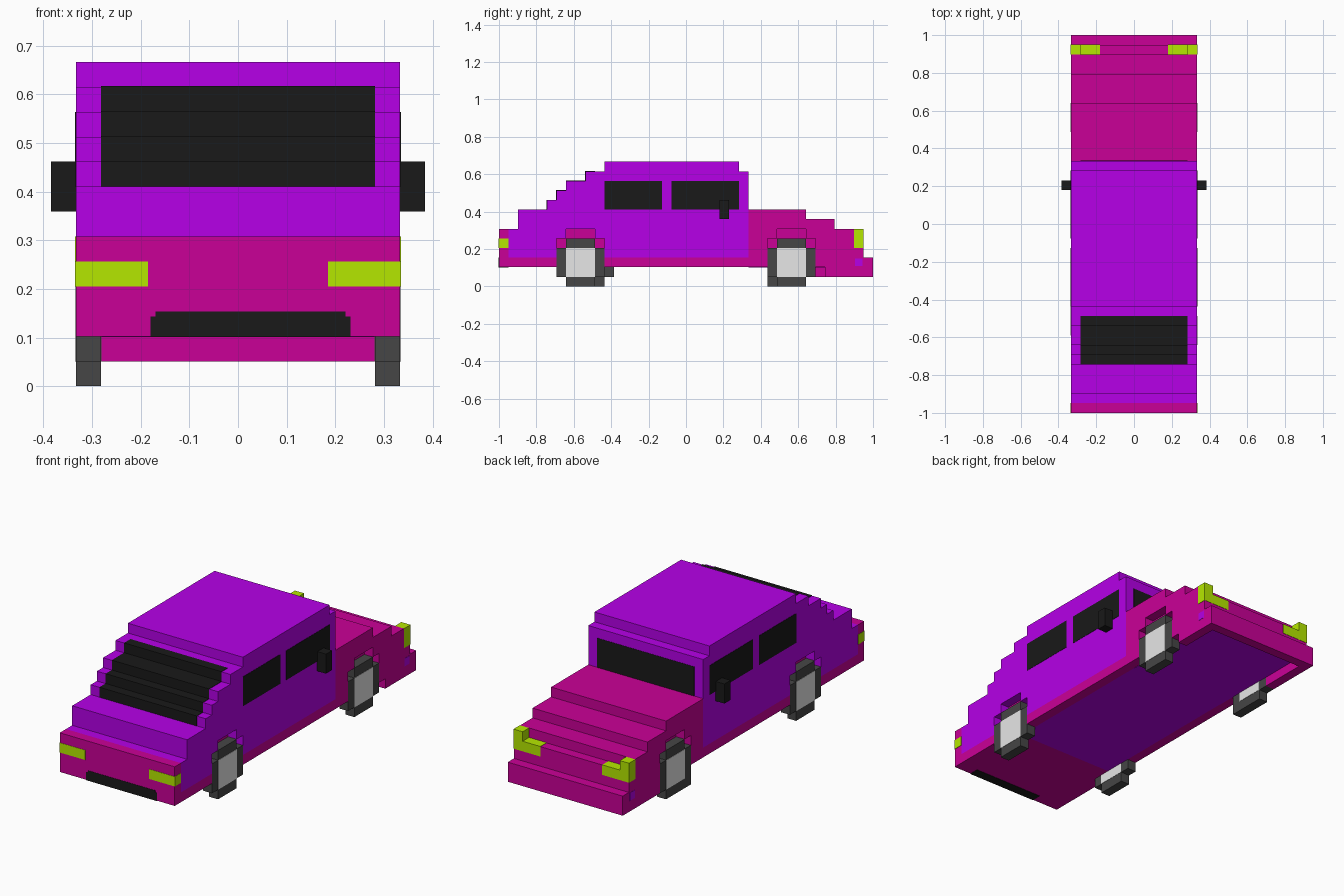
import bpy, bmesh

if "Cube" in bpy.data.objects:
    bpy.data.objects.remove(bpy.data.objects["Cube"])

V = 2 / 39          # one block of the grid
E = 0.03            # how far painted plates stand proud, in blocks


def material(name, rgb):
    m = bpy.data.materials.new(name)
    lin = [((c / 255 + 0.055) / 1.055) ** 2.4 if c > 10 else c / 3294.6 for c in rgb]
    m.diffuse_color = (*lin, 1)
    m.use_nodes = True
    m.node_tree.nodes["Principled BSDF"].inputs["Base Color"].default_value = m.diffuse_color
    return m


PURPLE = material("purple paint", (183, 0, 233))
MAGENTA = material("magenta paint", (202, 0, 151))
LIME = material("lime lamp", (185, 236, 0))
BLACK = material("black glass", (25, 25, 25))
GREY = material("grey tyre", (70, 70, 70))
SILVER = material("silver hub", (231, 231, 231))


def prism(name, pts, x0, x1, mat, caps="both"):
    """Extrude a (y, z) side profile, in blocks from the rear, from x0 to x1.
    caps: keep both end faces, only the one at x1 ("outer"), or none."""
    bm = bmesh.new()
    face = bm.faces.new([bm.verts.new((x0 * V, (y - 19.5) * V, z * V)) for y, z in pts])
    ext = bmesh.ops.extrude_face_region(bm, geom=[face])
    moved = [g for g in ext["geom"] if isinstance(g, bmesh.types.BMVert)]
    bmesh.ops.translate(bm, verts=moved, vec=((x1 - x0) * V, 0, 0))
    bmesh.ops.recalc_face_normals(bm, faces=bm.faces)
    drop = {"both": [], "outer": [x0], "none": [x0, x1]}[caps]
    hidden = [f for f in bm.faces
              if any(all(abs(v.co.x - x * V) < 1e-5 for v in f.verts) for x in drop)]
    bmesh.ops.delete(bm, geom=hidden, context="FACES")
    me = bpy.data.meshes.new(name)
    bm.to_mesh(me)
    bm.free()
    me.materials.append(mat)
    ob = bpy.data.objects.new(name, me)
    bpy.context.collection.objects.link(ob)
    return ob


def box(name, x, y, z, mat, caps="both"):
    pts = [(y[0], z[0]), (y[1], z[0]), (y[1], z[1]), (y[0], z[1])]
    return prism(name, pts, x[0], x[1], mat, caps)


def arch(a):
    """Stepped wheel opening, walked from front to back."""
    return [(a + 5, 3), (a + 5, 5), (a + 4, 5), (a + 4, 6),
            (a + 1, 6), (a + 1, 5), (a, 5), (a, 3)]


CABIN = [(1, 3), (1, 6), (2, 6), (2, 8), (5, 8), (5, 9), (6, 9), (6, 10), (7, 10),
         (7, 11), (9, 11), (9, 12), (11, 12), (11, 13), (25, 13), (25, 12), (26, 12)]
HOOD = [(26, 8), (32, 8), (32, 7), (35, 7), (35, 6), (37, 6), (37, 5), (38, 5)]

# Central body, flat floor and bumpers
prism("cabin", CABIN + [(26, 2), (9, 2), (9, 3)], -5.5, 5.5, PURPLE, "none")
prism("hood", HOOD + [(38, 2), (26, 2)], -5.5, 5.5, MAGENTA, "none")
box("front_floor", (-5.5, 5.5), (26, 38), (2 - E, 2.02), PURPLE)
box("rear_underside", (-5.5, 5.5), (1, 9), (2, 3), MAGENTA)
box("rear_bumper", (-6.5, 6.5), (0, 1), (2, 6), MAGENTA)
box("front_bumper", (-6.5, 6.5), (38, 39), (1, 3), MAGENTA)

# Rear number panel with a narrower top, rear window and windshield
box("rear_panel", (-3.5, 4.5), (-E, 1), (2 - E, 2.8), BLACK)
box("rear_panel_top", (-3.3, 4.3), (-E, 0.1), (2.8, 3), BLACK)
prism("rear_window", [(5 - E, 8), (5 - E, 9 + E), (6 - E, 9 + E), (6 - E, 10 + E),
                      (7 - E, 10 + E), (7 - E, 11 + E), (9 - E, 11 + E), (9 - E, 12 + E),
                      (10, 12 + E), (10, 11.9), (9.1, 11.9), (9.1, 10.9), (7.1, 10.9),
                      (7.1, 9.9), (6.1, 9.9), (6.1, 8.9), (5.1, 8.9), (5.1, 8)],
      -5.5, 5.5, BLACK)
box("windshield", (-5.5, 5.5), (25.9, 26 + E), (8, 11), BLACK)

for s, side in ((1, "right"), (-1, "left")):
    rear = 6 if s > 0 else 7
    front = 28
    skirt = 34 if s > 0 else 33

    def pair(x0, x1):
        return (s * x0, s * x1)

    # Side skins with wheel openings
    prism("cabin_side_" + side, CABIN + [(26, 3)] + arch(rear), *pair(5.5, 6.5), PURPLE, "outer")
    prism("hood_side_" + side, [(26, 3)] + HOOD + [(38, 3)] + arch(front),
          *pair(5.5, 6.5), MAGENTA, "outer")

    # Sills below the doors and the lower front skirt
    for y, z in (((1, rear), 2), ((rear + 5, front), 2), ((front + 5, 38), 2)):
        box("sill_" + side, pair(5.5, 6.5), y, (z, 3), MAGENTA, "outer")
    box("front_skirt_" + side, pair(5.5, 6.5), (skirt, 38), (1, 2), MAGENTA)

    # Wheels and magenta lining inside the openings
    for a, end in ((rear, "rear"), (front, "front")):
        tag = end + "_" + side
        low = a if tag == "front_left" else a + 1
        tyre = [(low, 0), (a + 4, 0), (a + 4, 1), (a + 5, 1), (a + 5, 4), (a + 4, 4),
                (a + 4, 5), (a + 1, 5), (a + 1, 4), (a, 4), (a, 1)]
        if low > a:
            tyre.append((a + 1, 1))
        prism("tyre_" + tag, tyre, *pair(5.5, 6.5), GREY)
        box("hub_" + tag, pair(5.5 - E, 6.5 + E), (a + 1, a + 4), (1, 4), SILVER)
        prism("arch_lining_" + tag, arch(a), *pair(5.45, 5.5 + E), MAGENTA, "outer")

    # Side windows and mirror
    box("rear_side_window_" + side, pair(6.45, 6.5 + E), (11, 17), (8, 11), BLACK, "outer")
    box("front_side_window_" + side, pair(6.45, 6.5 + E), (18, 25), (8, 11), BLACK, "outer")
    box("mirror_" + side, pair(6.5, 7.5), (23, 24), (7, 9), BLACK)

    # Lamps
    box("rear_lamp_" + side, pair(3.6, 6.5 + E), (-E, 1), (4, 5), LIME)
    box("headlamp_outer_" + side, pair(5.5, 6.5 + E), (37, 38 + E), (4, 6), LIME)
    box("headlamp_inner_" + side, pair(3.5, 5.5), (37, 38 + E), (4, 5 + E), LIME)
    box("side_marker_" + side, pair(6.45, 6.5 + E), (37.1, 37.9), (2.1, 2.9), PURPLE, "outer")
